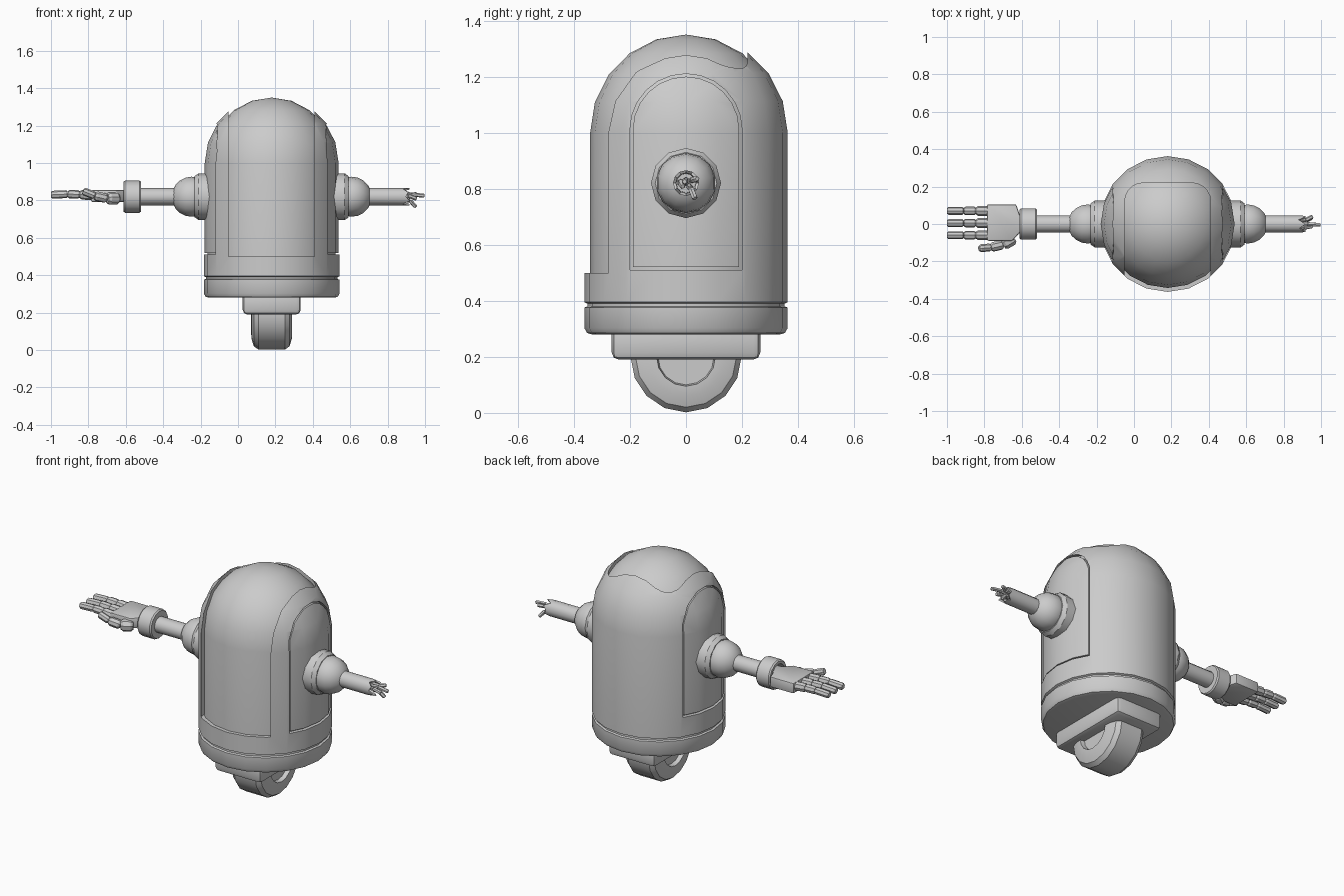
import bpy, bmesh, math
from mathutils import Vector

if "Cube" in bpy.data.objects:
    bpy.data.objects.remove(bpy.data.objects["Cube"])

CX, AZ = 0.18, 0.82          # body axis x, arm axis height


def make(name, bm, bevel=0.0, angle=32):
    bmesh.ops.recalc_face_normals(bm, faces=bm.faces)
    if bevel:
        bmesh.ops.bevel(bm, geom=bm.edges[:], offset=bevel, segments=2,
                        profile=0.5, affect='EDGES')
    me = bpy.data.meshes.new(name)
    bm.to_mesh(me)
    bm.free()
    ob = bpy.data.objects.new(name, me)
    bpy.context.collection.objects.link(ob)
    smooth(ob, angle)
    return ob


def smooth(ob, angle=32):
    ob.data.shade_smooth()
    ob.data.set_sharp_from_angle(angle=math.radians(angle))


def lathe(name, pts, segs, origin=(0, 0, 0), axis=(0, 0, 1), jag=None):
    """Revolve (radius, height) points round an axis; r = 0 makes a pole."""
    bm = bmesh.new()
    q = Vector((0, 0, 1)).rotation_difference(Vector(axis).normalized())
    o = Vector(origin)
    rings = []
    for k, (r, h) in enumerate(pts):
        ring = []
        for i in range(1 if r == 0 else segs):
            a = 2 * math.pi * i / segs
            hh = h + (jag[i % len(jag)] if jag and k in (1, 2) else 0)
            ring.append(bm.verts.new(o + q @ Vector((r * math.cos(a), r * math.sin(a), hh))))
        rings.append(ring)
    for a, b in zip(rings, rings[1:]):
        for i in range(segs):
            j = (i + 1) % segs
            if len(a) == 1:
                bm.faces.new((a[0], b[i], b[j]))
            elif len(b) == 1:
                bm.faces.new((a[i], a[j], b[0]))
            else:
                bm.faces.new((a[i], a[j], b[j], b[i]))
    return make(name, bm)


def prism(name, pts, lo, hi, along='z', bevel=0.0):
    bm = bmesh.new()
    put = (lambda u, v, w: (u, v, w)) if along == 'z' else (lambda u, v, w: (w, u, v))
    a = [bm.verts.new(put(u, v, lo)) for u, v in pts]
    b = [bm.verts.new(put(u, v, hi)) for u, v in pts]
    bm.faces.new(a)
    bm.faces.new(b)
    for i in range(len(pts)):
        j = (i + 1) % len(pts)
        bm.faces.new((a[i], a[j], b[j], b[i]))
    return make(name, bm, bevel)


def boolean(ob, cutter, op):
    m = ob.modifiers.new("cut", 'BOOLEAN')
    m.object, m.operation, m.solver = cutter, op, 'EXACT'
    with bpy.context.temp_override(object=ob, active_object=ob):
        bpy.ops.object.modifier_apply(modifier=m.name)
    bpy.data.objects.remove(cutter)
    smooth(ob)


def arc(cx, cy, r, a0, a1, n):
    return [(cx + r * math.cos(math.radians(a0 + (a1 - a0) * i / n)),
             cy + r * math.sin(math.radians(a0 + (a1 - a0) * i / n))) for i in range(n + 1)]


def dome(r, h):
    pts = [(r * math.cos(math.radians(18 * i)), 1.0 + h * math.sin(math.radians(18 * i)))
           for i in range(5)]
    return pts + [(0, 1.0 + h)]


def arch(w, z0):
    return [(-w, z0), (w, z0)] + arc(0, 1.01, w, 0, 180, 12)


def segment(name, a, b, r, segs=8):
    a, b = Vector(a), Vector(b)
    L = (b - a).length
    c = min(r * 0.4, L * 0.3)
    return lathe(name, [(0, 0), (r * 0.7, 0), (r, c), (r, L - c), (r * 0.7, L), (0, L)],
                 segs, a, b - a)


# Body: inner core showing through the openings of an outer shell
lathe("body_core", [(0, 0.3), (0.342, 0.3)] + dome(0.342, 0.35), 20, (CX, 0, 0))
shell = lathe("body_shell", [(0, 0.28), (0.335, 0.28), (0.353, 0.285), (0.363, 0.303),
              (0.363, 0.376), (0.352, 0.38), (0.352, 0.39), (0.363, 0.395)]
              + dome(0.363, 0.363), 20, (CX, 0, 0))
front = ([(CX - 0.23, -0.6), (CX + 0.23, -0.6)]
         + arc(CX + 0.13, 0.12, 0.1, 0, 90, 5) + arc(CX - 0.13, 0.12, 0.1, 90, 180, 5))
boolean(shell, prism("front_cutter", front, 0.5, 1.6), 'DIFFERENCE')
boolean(shell, prism("side_cutter", arch(0.2, 0.51), -0.5, 0.9, 'x'), 'DIFFERENCE')

# Side panels sit just inside their openings
panels = lathe("side_panels", [(0, 0.4), (0.358, 0.4)] + dome(0.358, 0.358), 20, (CX, 0, 0))
boolean(panels, prism("panel_cutter", arch(0.19, 0.52), -0.5, 0.9, 'x'), 'INTERSECT')

# Wheel mount and wheel
mount = [(CX + sx * 0.155, sy * 0.265) for sx, sy in ((-1, -1), (1, -1), (1, 1), (-1, 1))]
prism("wheel_mount", mount, 0.19, 0.31, bevel=0.025)
half = [(0.1, 0.085), (0.105, 0.11), (0.14, 0.108), (0.18, 0.095), (0.198, 0.07)]
lathe("wheel", [(0, -0.085)] + [(r, -h) for r, h in half] + half[::-1] + [(0, 0.085)],
      16, (CX, 0, 0.2), (1, 0, 0))

# Shoulders on both sides
for side, s in (("left", -1), ("right", 1)):
    lathe(side + "_shoulder_flange", [(0, 0.3), (0.125, 0.3), (0.125, 0.39), (0.11, 0.412),
          (0, 0.412)], 12, (CX, 0, AZ), (s, 0, 0))
    ball = arc(0, 0, 0.107, -36, 72, 6)
    lathe(side + "_shoulder_ball", [(0, 0.36)] + [(x, 0.428 + y) for x, y in ball]
          + [(0, 0.535)], 14, (CX, 0, AZ), (s, 0, 0))

# Whole arm with open wrist cuff
lathe("left_arm", [(0, 0), (0.046, 0), (0.046, 0.26), (0, 0.26)], 12, (-0.32, 0, AZ), (-1, 0, 0))
lathe("wrist_cuff", [(0, 0.005), (0.08, 0), (0.086, 0.008), (0.086, 0.085), (0.08, 0.093),
      (0.064, 0.093), (0.06, 0.04), (0, 0.04)], 14, (-0.519, 0, AZ), (-1, 0, 0))

# Hand: palm, three fingers and a thumb
palm = [(-0.57, 0.04), (-0.61, 0.045), (-0.63, 0.105), (-0.785, 0.105), (-0.785, -0.09),
        (-0.65, -0.09), (-0.61, -0.045), (-0.57, -0.04)]
prism("palm", palm, 0.792, 0.855, bevel=0.008)
for n, y in enumerate((0.07, 0.005, -0.06)):
    path = [(-0.76, y, 0.825), (-0.845, y, 0.832), (-0.91, y, 0.834), (-1.0, y, 0.83)]
    for k, r in enumerate((0.026, 0.023, 0.021)):
        segment(f"finger_{n + 1}_joint_{k + 1}", path[k], path[k + 1], r)
path = [(-0.64, -0.075, 0.81), (-0.7, -0.11, 0.81), (-0.765, -0.125, 0.825), (-0.828, -0.13, 0.85)]
for k, r in enumerate((0.034, 0.026, 0.021)):
    segment(f"thumb_joint_{k + 1}", path[k], path[k + 1], r)

# Broken arm with torn end and loose wires
lathe("broken_arm", [(0.046, 0), (0.046, 0.255), (0.036, 0.253), (0.034, 0.16), (0, 0.16)],
      12, (0.65, 0, AZ), (1, 0, 0), jag=(0.012, -0.02, 0.005, -0.008, 0.014, -0.025))
wires = [
    [(0.8, 0, 0.82), (0.93, 0, 0.832), (0.997, -0.005, 0.825)],
    [(0.8, 0.01, 0.81), (0.92, 0.018, 0.8), (0.95, 0.032, 0.765)],
    [(0.8, 0.02, 0.83), (0.92, 0.022, 0.83), (0.955, 0.04, 0.835)],
    [(0.8, -0.02, 0.82), (0.91, -0.02, 0.825), (0.955, -0.012, 0.808)],
]
for n, p in enumerate(wires):
    for k in range(2):
        segment(f"wire_{n + 1}_{k + 1}", p[k], p[k + 1], 0.011, 6)
